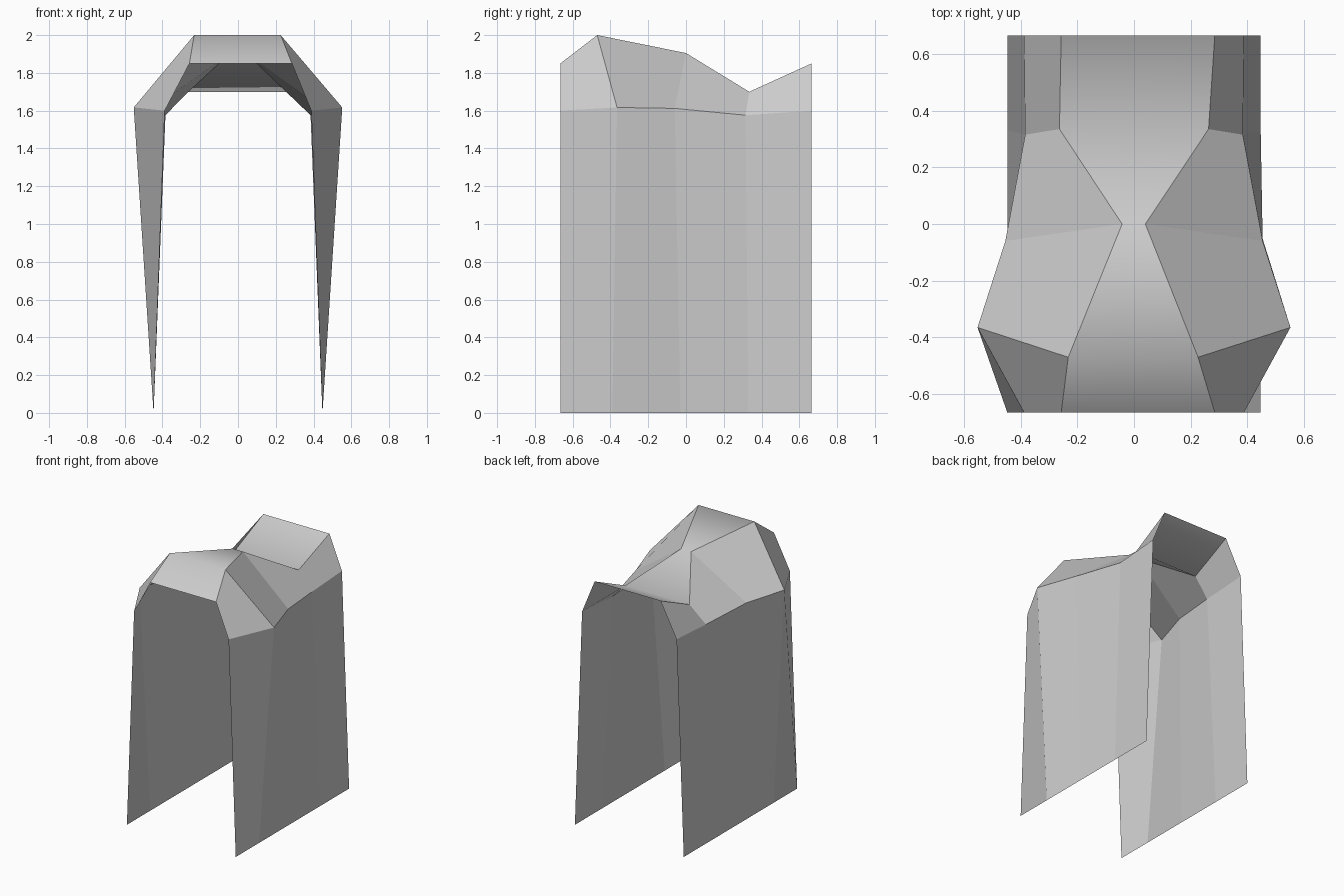
import bpy, bmesh

if "Cube" in bpy.data.objects:
    bpy.data.objects.remove(bpy.data.objects["Cube"])

# Arch ribs from front to back:
# top y, z, left x, right x | shoulder y, z, half width | foot y
ribs = [
    (-0.665, 1.85, -0.257, 0.285, -0.665, 1.60, 0.388, -0.665),
    (-0.47, 2.00, -0.232, 0.226, -0.365, 1.617, 0.552, -0.39),
    (0.0, 1.905, -0.042, 0.040, -0.06, 1.612, 0.454, -0.03),
    (0.335, 1.70, -0.263, 0.263, 0.315, 1.576, 0.384, 0.33),
    (0.665, 1.85, -0.257, 0.285, 0.665, 1.60, 0.388, 0.665),
]
FOOT_X = 0.447

bm = bmesh.new()
rows = []
for ty, tz, xl, xr, sy, sz, sx, fy in ribs:
    profile = [(-FOOT_X, fy, 0), (-sx, sy, sz), (xl, ty, tz),
               (xr, ty, tz), (sx, sy, sz), (FOOT_X, fy, 0)]
    rows.append([bm.verts.new(p) for p in profile])

# Skin neighbouring ribs; only the roof strip is smooth, the walls are faceted
for a, b in zip(rows, rows[1:]):
    for i in range(5):
        face = bm.faces.new((a[i], b[i], b[i + 1], a[i + 1]))
        face.normal_update()
        face.smooth = (i == 2)

mesh = bpy.data.meshes.new("arched_shell")
# Outward direction: the roof faces must point up
if sum(f.normal.z for f in bm.faces) < 0:
    bmesh.ops.reverse_faces(bm, faces=bm.faces[:])
bm.to_mesh(mesh)
bm.free()
shell = bpy.data.objects.new("arched_shell", mesh)
bpy.context.collection.objects.link(shell)
